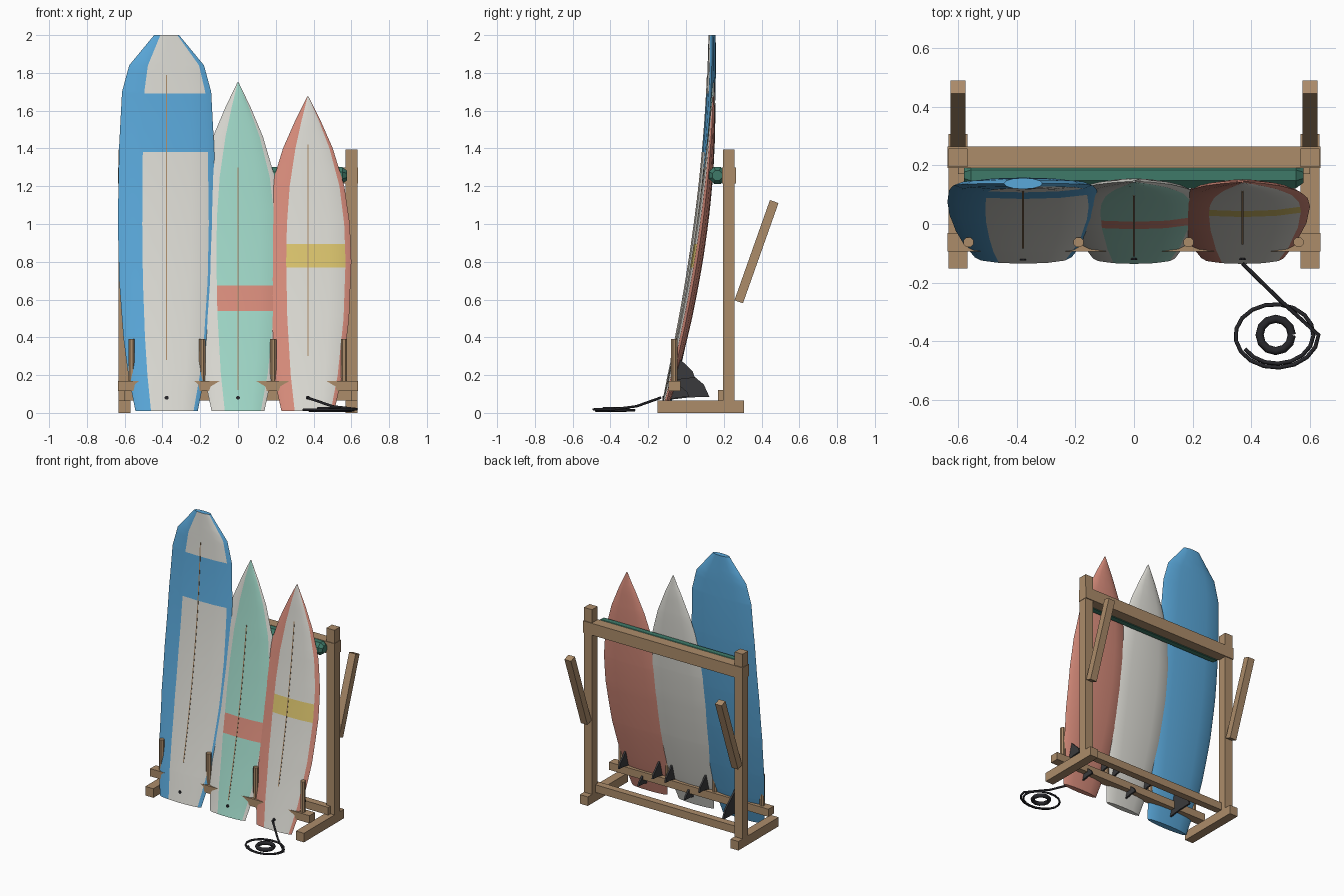
import bpy, bmesh, math
from mathutils import Vector, Matrix

if "Cube" in bpy.data.objects:
    bpy.data.objects.remove(bpy.data.objects["Cube"], do_unlink=True)


def material(name, r, g, b):
    lin = [((c / 255 + 0.055) / 1.055) ** 2.4 for c in (r, g, b)] + [1]
    m = bpy.data.materials.new(name)
    m.use_nodes = True
    m.diffuse_color = lin
    m.node_tree.nodes["Principled BSDF"].inputs["Base Color"].default_value = lin
    return m


WOOD = material("wood", 172, 140, 106)
WHITE = material("off white", 220, 219, 212)
BLUE = material("sky blue", 90, 168, 218)
TEAL = material("mint", 160, 216, 200)
CORAL = material("coral", 217, 141, 124)
YELLOW = material("yellow", 220, 197, 110)
GREEN = material("pad green", 62, 122, 105)
DARK = material("fin charcoal", 58, 58, 60)
BLACK = material("leash black", 38, 38, 42)


def finish(name, bm, mats, smooth=False):
    bmesh.ops.recalc_face_normals(bm, faces=bm.faces)
    me = bpy.data.meshes.new(name)
    bm.to_mesh(me)
    bm.free()
    for m in mats:
        me.materials.append(m)
    ob = bpy.data.objects.new(name, me)
    bpy.context.collection.objects.link(ob)
    if smooth:
        bpy.ops.object.select_all(action="DESELECT")
        ob.select_set(True)
        bpy.context.view_layer.objects.active = ob
        bpy.ops.object.shade_smooth_by_angle(angle=math.radians(35))
    return ob


def box(name, x, y, z, mat, tilt=0):
    """Box from (min, max) ranges, optionally tilted about x."""
    bm = bmesh.new()
    bmesh.ops.create_cube(bm, size=1)
    size = [b - a for a, b in (x, y, z)]
    mid = [(a + b) / 2 for a, b in (x, y, z)]
    bm.transform(Matrix.Translation(mid) @ Matrix.Rotation(tilt, 4, "X") @ Matrix.Diagonal(size + [1]))
    return finish(name, bm, [mat])


def loft(name, rings, mats, rule=None, smooth=False):
    """Skin closed rings; rule(column, z) picks the material slot."""
    bm = bmesh.new()
    rows = [[bm.verts.new(p) for p in ring] for ring in rings]
    n = len(rows[0])
    for a, b in zip(rows, rows[1:]):
        for i in range(n):
            j = (i + 1) % n
            f = bm.faces.new((a[i], a[j], b[j], b[i]))
            if rule:
                f.material_index = rule(i, (a[i].co.z + b[i].co.z) / 2)
    bm.faces.new(rows[0])
    bm.faces.new(rows[-1])
    return finish(name, bm, mats, smooth)


def circle_ring(axis, c, r, n):
    c = Vector(c)
    u, v = {"x": ((0, 1, 0), (0, 0, 1)), "y": ((1, 0, 0), (0, 0, 1)), "z": ((1, 0, 0), (0, 1, 0))}[axis]
    return [c + r * (math.cos(a) * Vector(u) + math.sin(a) * Vector(v))
            for a in (2 * math.pi * (i + 0.5) / n for i in range(n))]


def tube(name, points, radius, mat):
    cu = bpy.data.curves.new(name, "CURVE")
    cu.dimensions = "3D"
    cu.bevel_depth = radius
    cu.bevel_resolution = 1
    cu.use_fill_caps = True
    sp = cu.splines.new("POLY")
    sp.points.add(len(points) - 1)
    for p, co in zip(sp.points, points):
        p.co = (*co, 1)
    cu.materials.append(mat)
    bpy.context.collection.objects.link(bpy.data.objects.new(name, cu))


# Rack frame
for side, s in (("left", 1), ("right", -1)):
    xr = sorted((s * 0.568, s * 0.632))
    box(side + "_foot", xr, (-0.152, 0.306), (0, 0.065), WOOD)
    box(side + "_post", xr, (0.195, 0.258), (0.065, 1.395), WOOD)
    box(side + "_arm", (s * 0.6 - 0.026, s * 0.6 + 0.026), (0.349, 0.397), (0.572, 1.135), WOOD,
        -math.radians(19.5))
box("top_rail", (-0.635, 0.635), (0.191, 0.264), (1.215, 1.3), WOOD)
box("rear_low_rail", (-0.6, 0.6), (0.17, 0.22), (0.065, 0.12), WOOD)
box("front_rail", (-0.635, 0.635), (-0.093, -0.03), (0.115, 0.17), WOOD)
for i in range(4):
    x = -0.564 + i * 0.375
    loft(f"peg_{i + 1}", [circle_ring("z", (x, -0.062, z), 0.018, 8) for z in (0.14, 0.39)], [WOOD], smooth=True)

# Padded roll with tapered ends
loft("padded_roll", [circle_ring("x", (x, 0.166, 1.257), r, 8)
                     for x, r in ((-0.58, 0.028), (-0.555, 0.048), (0.552, 0.048), (0.577, 0.028))], [GREEN])

# Board outlines: height, half width, half thickness
LONG = [(0.01, 0.165, 0.022), (0.2, 0.203, 0.03), (0.4, 0.229, 0.032), (0.7, 0.251, 0.033), (1.0, 0.258, 0.032),
        (1.4, 0.252, 0.028), (1.7, 0.236, 0.024), (1.84, 0.198, 0.022), (2.0, 0.066, 0.019)]
SHORT = [(0.01, 0.14, 0.019), (0.2, 0.182, 0.024), (0.5, 0.218, 0.029), (0.8, 0.23, 0.03), (1.0, 0.222, 0.029),
         (1.2, 0.193, 0.026), (1.4, 0.132, 0.02), (1.55, 0.066, 0.014), (1.675, 0.003, 0.004)]


def outline(table, z):
    for a, b in zip(table, table[1:]):
        if z <= b[0]:
            break
    f = max(0, min(1, (z - a[0]) / (b[0] - a[0])))
    return a[1] + f * (b[1] - a[1]), a[2] + f * (b[2] - a[2])


def long_bend(z):
    return 0.138 - 0.0635 * (2 - z) ** 2


def short_bend(z):
    d = 1.72 - z
    return 0.145 - 0.075 * d * d - 0.025 * d


def fin(name, x, z0, z1, depth, back):
    """Swept fin with its tip trailing toward the tail."""
    y0, y1 = back(z0) - 0.012, back(z1) - 0.012
    prof = [(y1, z1), (y1 + depth * 0.62, z0 + (z1 - z0) * 0.42), (y0 + depth, z0 + 0.015),
            (y0 + depth * 0.5, z0 + 0.012), (y0, z0)]
    loft(name, [[(x + dx, y, z) for y, z in prof] for dx in (-0.006, 0.006)], [DARK])


def board(name, x, table, bend, mats, bands, stringer, fins):
    """mats: body, deck, band. Bands are height ranges on the deck."""
    top = table[-1][0]
    levels = {r[0] for r in table} | {z for b in bands for z in b}
    levels |= {0.01 + (top - 0.01) * i / 20 for i in range(21)}
    rings = []
    for z in sorted(levels):
        w, t = outline(table, z)
        rings.append([(x + w * math.cos(a), bend(z) - t * math.sin(a), z)
                      for a in (math.pi * i / 6 for i in range(12))])

    def paint(col, z):
        if col not in (1, 2, 3):
            return 0
        return 2 if any(a < z < b for a, b in bands) else 1

    loft(name, rings, mats, paint, True)
    crest = lambda z: bend(z) - outline(table, z)[1]
    back = lambda z: bend(z) + outline(table, z)[1]

    # Stringer inlay and leash plug
    a, b = stringer
    strip = []
    for i in range(31):
        z = a + (b - a) * i / 30
        y = crest(z)
        strip.append([(x - 0.003, y - 0.002, z), (x + 0.003, y - 0.002, z),
                      (x + 0.003, y + 0.004, z), (x - 0.003, y + 0.004, z)])
    loft(name + "_stringer", strip, [WOOD])
    y = crest(0.08)
    loft(name + "_leash_plug", [circle_ring("y", (x, y + d, 0.08), 0.011, 8) for d in (-0.004, 0.008)], [BLACK])
    for i, (dx, z0, z1, depth) in enumerate(fins):
        fin(f"{name}_fin_{i + 1}", x + dx, z0, z1, depth, back)


THRUSTER = [(-0.135, 0.17, 0.285, 0.11), (0, 0.07, 0.17, 0.11), (0.135, 0.17, 0.285, 0.11)]
TALL = [(z * 1.75 / 1.675, w, t) for z, w, t in SHORT]
board("long_board", -0.378, LONG, long_bend, [BLUE, WHITE, BLUE], [(1.38, 1.69)], (0.28, 1.79),
      [(0, 0.07, 0.26, 0.21)])
board("middle_board", 0, TALL, short_bend, [WHITE, TEAL, CORAL], [(0.54, 0.675)], (0.12, 1.3), THRUSTER)
board("left_board", 0.37, SHORT, short_bend, [CORAL, WHITE, YELLOW], [(0.77, 0.895)], (0.3, 1.42), THRUSTER)

# Leash: straight run to the ground, then a loose coil
path = [(0.37, -0.135, 0.08), (0.5, -0.262, 0.035)]
for i in range(25):
    a = -math.radians(510) * i / 24
    k = 1 - 0.17 * i / 24
    path.append((0.483 + 0.146 * k * math.cos(a), -0.378 + 0.115 * k * math.sin(a), 0.02 - 0.01 * i / 24))
tube("leash", path, 0.007, BLACK)

# Ankle cuff ring
cuff = [(0.483 + 0.055 * math.cos(a), -0.378 + 0.055 * math.sin(a), 0.018)
        for a in (2 * math.pi * i / 12 for i in range(13))]
tube("ankle_cuff", cuff, 0.014, BLACK)
